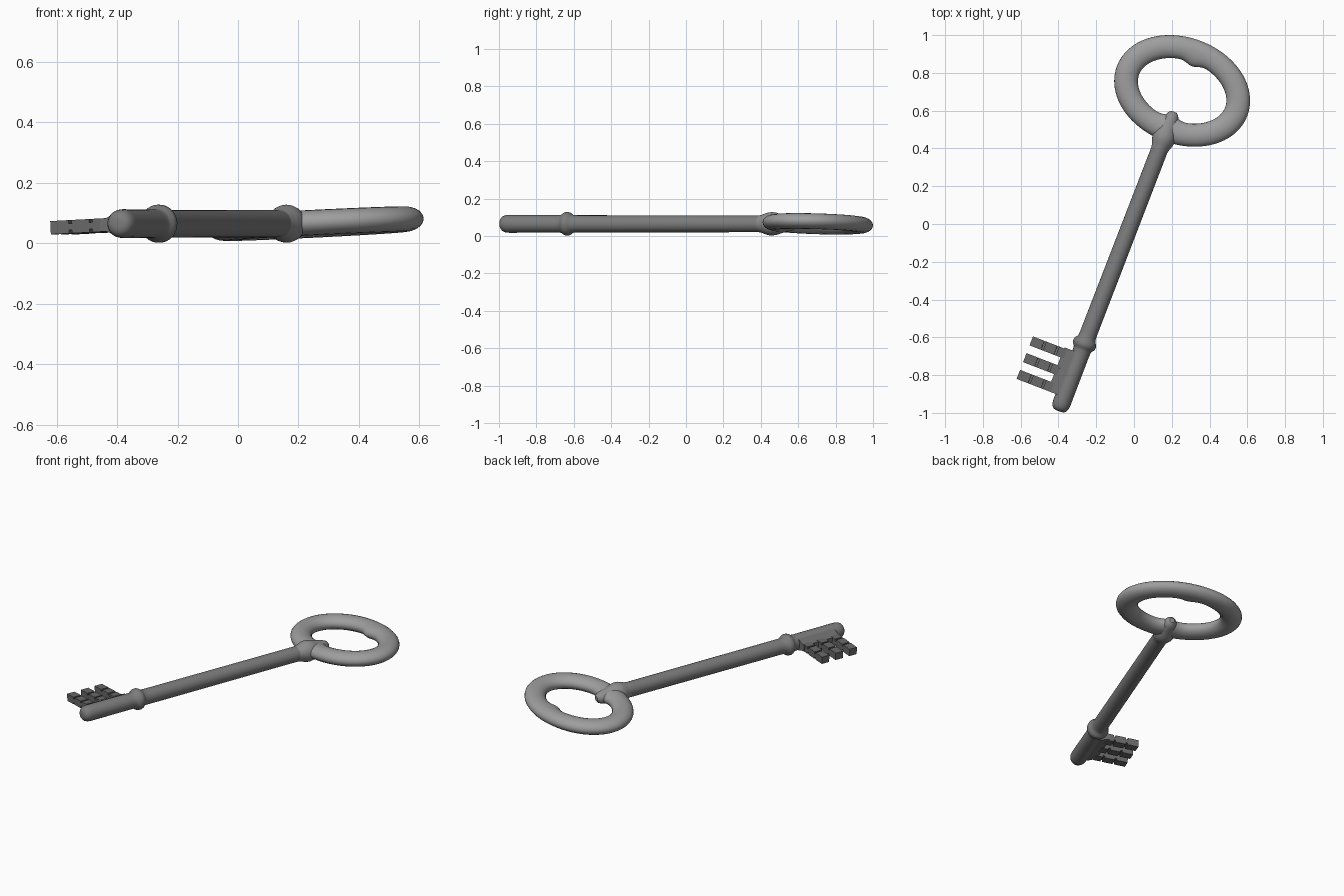
import bpy, bmesh, math
from mathutils import Matrix, Vector

if "Cube" in bpy.data.objects:
    bpy.data.objects.remove(bpy.data.objects["Cube"])

# Key frame: origin at the lower collar, local y along the shaft, local x across it
KEY = (Matrix.Translation((-0.262, -0.635, 0.065))
       @ Matrix.Rotation(math.radians(-21.1), 4, 'Z')
       @ Matrix.Rotation(-0.05, 4, 'Y'))


def finish(name, bm, grey, angle=40):
    bmesh.ops.recalc_face_normals(bm, faces=bm.faces)
    bm.transform(KEY)
    me = bpy.data.meshes.new(name)
    bm.to_mesh(me)
    bm.free()
    mat = bpy.data.materials.new(name + "_metal")
    mat.diffuse_color = (grey, grey, grey, 1)
    mat.use_nodes = True
    mat.node_tree.nodes["Principled BSDF"].inputs["Base Color"].default_value = mat.diffuse_color
    me.materials.append(mat)
    ob = bpy.data.objects.new(name, me)
    bpy.context.collection.objects.link(ob)
    bpy.ops.object.select_all(action='DESELECT')
    ob.select_set(True)
    bpy.context.view_layer.objects.active = ob
    bpy.ops.object.shade_smooth_by_angle(angle=math.radians(angle))
    return ob


def skin(bm, rings, closed):
    n = len(rings[0])
    m = len(rings)
    for i in range(m if closed else m - 1):
        a, b = rings[i], rings[(i + 1) % m]
        for j in range(n):
            k = (j + 1) % n
            bm.faces.new((a[j], a[k], b[k], b[j]))
    if not closed:
        bm.faces.new(rings[0])
        bm.faces.new(rings[-1])


def lathe(name, profile, grey, sides=32):
    bm = bmesh.new()
    rings = []
    for s, r in profile:
        rings.append([bm.verts.new((r * math.cos(2 * math.pi * j / sides), s,
                                    r * math.sin(2 * math.pi * j / sides)))
                      for j in range(sides)])
    skin(bm, rings, False)
    return finish(name, bm, grey)


def prism(bm, outline, y0, y1):
    # extrude an (x, z) outline along y
    a = [bm.verts.new((x, y0, z)) for x, z in outline]
    b = [bm.verts.new((x, y1, z)) for x, z in outline]
    skin(bm, [a, b], False)


# Shaft with rounded tip and collar
lathe("shaft", [
    (-0.381, 0.015), (-0.378, 0.028), (-0.369, 0.039), (-0.353, 0.046), (-0.33, 0.048),
    (-0.06, 0.047), (-0.035, 0.048), (-0.026, 0.051), (-0.017, 0.059), (-0.007, 0.063),
    (0.007, 0.063), (0.017, 0.059), (0.026, 0.051), (0.037, 0.047), (0.06, 0.046),
    (1.10, 0.045), (1.13, 0.046)], 0.20)

# Knuckle where the shaft meets the bow, ending in the inner nub
lathe("bow_knuckle", [
    (1.09, 0.043), (1.115, 0.048), (1.135, 0.055), (1.155, 0.061), (1.175, 0.063),
    (1.20, 0.059), (1.225, 0.051), (1.255, 0.043), (1.285, 0.037), (1.305, 0.028),
    (1.317, 0.014)], 0.27)

# Bow: oval ring with inner bumps at the near and far sides
bm = bmesh.new()
rings = []
A, B, CY = 0.307, 0.222, 1.436
for i in range(96):
    t = 2 * math.pi * i / 96
    c, s = math.cos(t), math.sin(t)
    n = Vector((c / A, s / B, 0)).normalized()
    bump = (0.022 * math.exp(-((t - math.pi / 2) / 0.17) ** 2)
            + 0.022 * math.exp(-((t - 1.5 * math.pi) / 0.2) ** 2))
    half = 0.063 - 0.003 * s * s
    ring = []
    for j in range(20):
        p = 2 * math.pi * j / 20
        d = half * math.cos(p)
        if d < 0:
            d *= 1 + bump / half
        ring.append(bm.verts.new(Vector((A * c, CY + B * s, 0.042 * math.sin(p))) + n * d))
    rings.append(ring)
skin(bm, rings, True)
finish("bow", bm, 0.34)

# Bit: web tapering out of the shaft
bm = bmesh.new()
prism(bm, [(0, 0.038), (-0.045, 0.034), (-0.07, 0.022), (-0.092, 0.018),
           (-0.092, -0.018), (-0.07, -0.022), (-0.045, -0.034), (0, -0.038)], -0.302, -0.055)
finish("bit_web", bm, 0.16, 30)

# Bit teeth: three bars, each grooved twice on both faces
bm = bmesh.new()
top = [(-0.075, 0.022), (-0.119, 0.022), (-0.119, 0.011), (-0.130, 0.011), (-0.130, 0.022),
       (-0.192, 0.022), (-0.192, 0.011), (-0.203, 0.011), (-0.203, 0.022), (-0.268, 0.022)]
outline = top + [(x, -z) for x, z in reversed(top)]
for y0 in (-0.302, -0.207, -0.112):
    prism(bm, outline, y0, y0 + 0.051)
finish("bit_teeth", bm, 0.14, 30)
